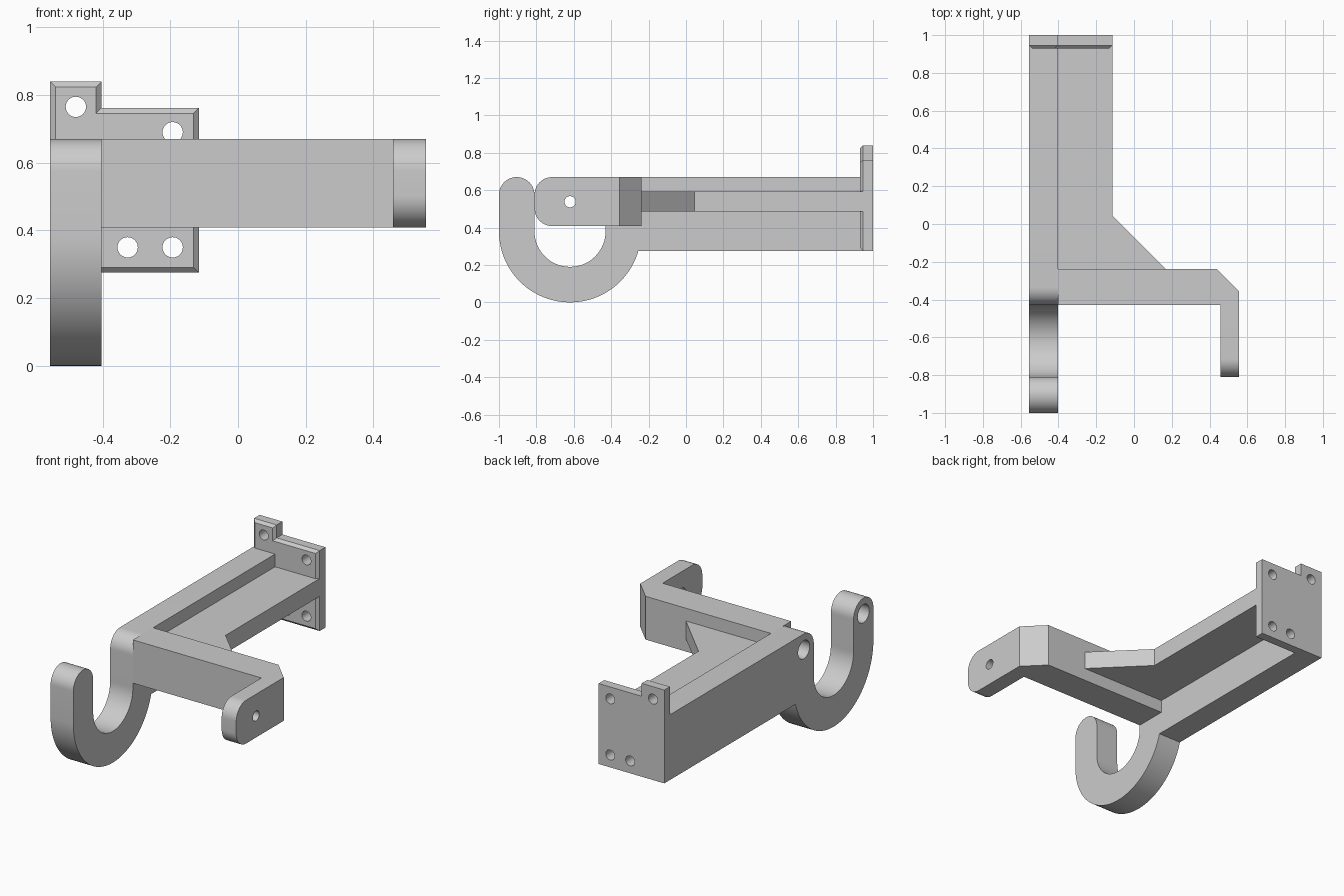
import bpy
import bmesh
from math import sin, cos, pi, radians, sqrt, atan2

cube = bpy.data.objects.get("Cube")
if cube:
    bpy.data.objects.remove(cube, do_unlink=True)

grey = bpy.data.materials.new("plain grey")
grey.use_nodes = True
grey.diffuse_color = (0.6, 0.6, 0.6, 1)
grey.node_tree.nodes["Principled BSDF"].inputs["Base Color"].default_value = (0.6, 0.6, 0.6, 1)


def arc(cx, cy, r, start, end, steps=32):
    """Points along an arc, angles in radians."""
    angles = [start + (end - start) * i / steps for i in range(steps + 1)]
    return [(cx + r * cos(a), cy + r * sin(a)) for a in angles]


def prism(name, outline, axis, low, high, chamfer=0):
    """Extrude a 2D outline along an axis; optionally chamfer the low end."""
    def place(p, depth):
        co = list(p)
        co.insert("xyz".index(axis), depth)
        return co
    bm = bmesh.new()
    near = [bm.verts.new(place(p, low)) for p in outline]
    far = [bm.verts.new(place(p, high)) for p in outline]
    cap = bm.faces.new(near)
    bm.faces.new(far[::-1])
    for i in range(len(near)):
        j = (i + 1) % len(near)
        bm.faces.new((near[i], far[i], far[j], near[j]))
    bmesh.ops.recalc_face_normals(bm, faces=bm.faces)
    if chamfer:
        bmesh.ops.bevel(bm, geom=list(cap.edges), offset=chamfer, segments=1,
                        profile=0.5, affect='EDGES')
    mesh = bpy.data.meshes.new(name)
    bm.to_mesh(mesh)
    bm.free()
    mesh.materials.append(grey)
    obj = bpy.data.objects.new(name, mesh)
    bpy.context.collection.objects.link(obj)
    return obj


def activate(obj):
    bpy.ops.object.select_all(action='DESELECT')
    obj.select_set(True)
    bpy.context.view_layer.objects.active = obj


def drill(obj, centres, radius, axis, low, high):
    """Cut round holes along an axis."""
    for u, v in centres:
        cutter = prism("hole_cutter", arc(u, v, radius, 0, 2 * pi)[:-1], axis, low, high)
        cutter.hide_render = True
        mod = obj.modifiers.new("hole", 'BOOLEAN')
        mod.operation = 'DIFFERENCE'
        mod.solver = 'EXACT'
        mod.object = cutter
        activate(obj)
        bpy.ops.object.modifier_apply(modifier=mod.name)
        bpy.data.objects.remove(cutter, do_unlink=True)


# Shared dimensions
LEFT, WALL, EDGE, TIP = -0.555, -0.403, -0.115, 0.555
BOTTOM, TOP, ARM_LOW = 0.275, 0.67, 0.408
PLATE, BACK, CH = 0.93, 1.0, 0.016
HY, HZ, RO, RI, RT = -0.62, 0.38, 0.38, 0.19, 0.095
TZ = TOP - RT
ARM_F, ARM_B = HY + RI, -0.237

# Side wall running into the J-shaped hook
drop = BOTTOM - HZ
outer_start = atan2(drop, sqrt(RO ** 2 - drop ** 2))
profile = [(PLATE + CH, TOP), (PLATE + CH, BOTTOM)]
profile += arc(HY, HZ, RO, outer_start, -pi, 48)
profile += arc(HY - RO + RT, TZ, RT, pi, 0, 24)
profile += arc(HY, HZ, RI, pi, 2 * pi, 40)
profile += arc(ARM_F + RT, TZ, RT, pi, pi / 2, 12)
hook = prism("side_wall_and_hook", profile, "x", LEFT, WALL)
# Blind sockets in the outer face
drill(hook, [(HY - RO + RT, TZ), (ARM_F + RT, TZ)], 0.055, "x", LEFT - 0.05, LEFT + 0.1)

# Horizontal web with its diagonal gusset
web = prism("web_and_gusset", [(WALL, ARM_B), (0.167, ARM_B), (EDGE, 0.045),
                               (EDGE, PLATE + CH), (WALL, PLATE + CH)], "z", 0.485, 0.593)

# Cross arm with chamfered outer corner
FIN, FY = 0.458, -0.355
arm = prism("cross_arm", [(WALL, ARM_F), (FIN, ARM_F), (FIN, FY), (TIP, FY),
                          (0.437, ARM_B), (WALL, ARM_B)], "z", ARM_LOW, TOP)
arm.data.validate()

# Rounded finger at the end of the arm
finger_outline = [(FY, ARM_LOW), (FY, TOP)]
finger_outline += arc(-0.81 + RT, TOP - RT, RT, pi / 2, pi, 16)
finger_outline += arc(-0.81 + RT, ARM_LOW + RT, RT, pi, 1.5 * pi, 16)
finger = prism("arm_finger", finger_outline, "x", FIN, TIP)
drill(finger, [(HY, 0.538)], 0.03, "x", FIN - 0.1, TIP + 0.1)

# Mounting plate with a raised tab and four screw holes
plate = prism("mounting_plate", [(LEFT, BOTTOM), (EDGE, BOTTOM), (EDGE, 0.762),
                                 (WALL, 0.762), (WALL, 0.84), (LEFT, 0.84)],
              "y", PLATE, BACK, CH)
drill(plate, [(-0.479, 0.765), (-0.193, 0.69), (-0.193, 0.35), (-0.326, 0.35)],
      0.03, "y", PLATE - 0.1, BACK + 0.1)

for part in (hook, web, arm, finger, plate):
    activate(part)
    bpy.ops.object.shade_smooth_by_angle(angle=radians(30))
